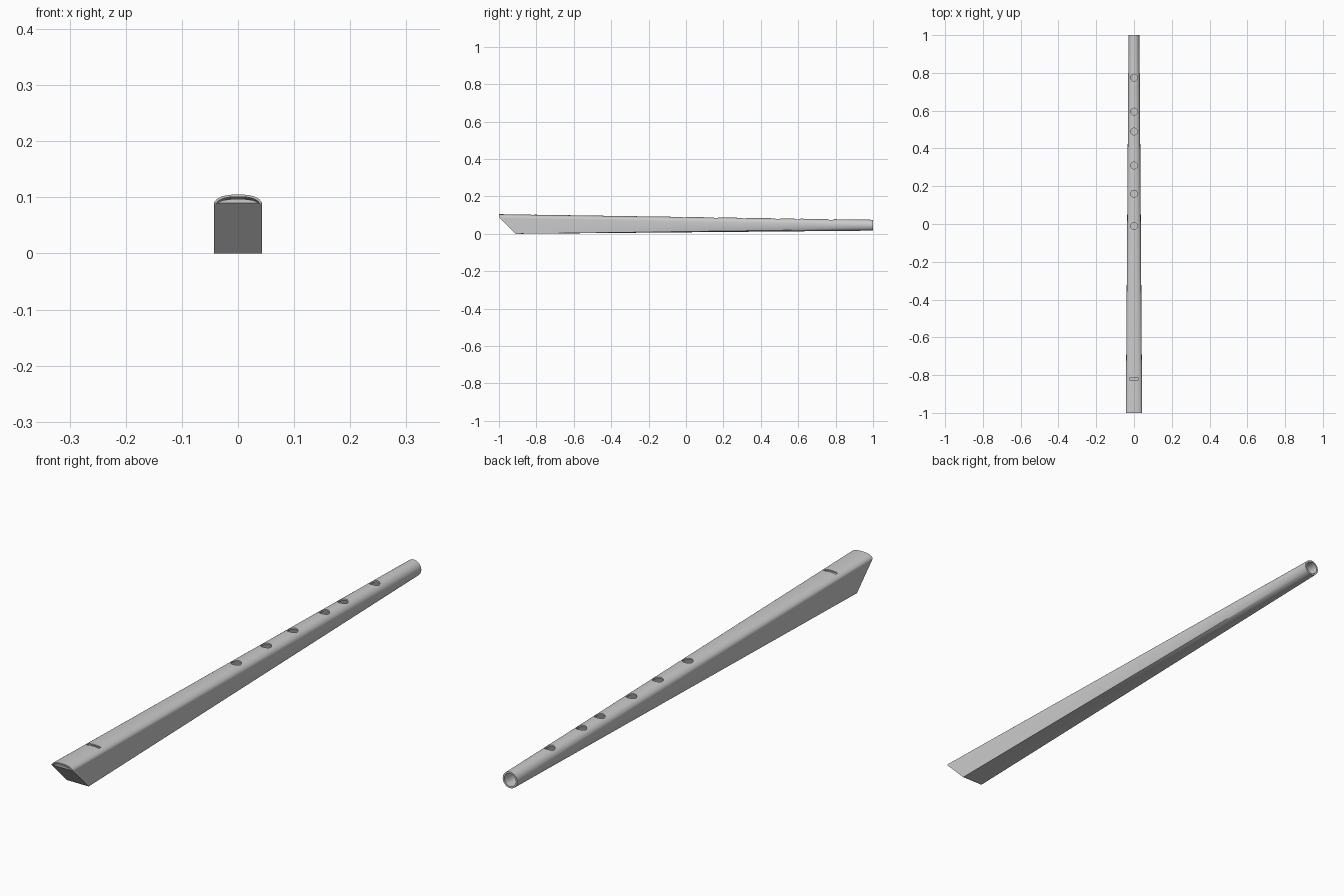
import bpy, bmesh, math
from mathutils import Vector, Matrix

if "Cube" in bpy.data.objects:
    bpy.data.objects.remove(bpy.data.objects["Cube"])

N = 16      # points per section part
RINGS = 17  # rings along the length


def front_section(half, bottom, shoulder, top):
    """Flat bottom and sides with a domed top, counter-clockwise in x, z."""
    pts = [(-half + 2 * half * i / N, bottom) for i in range(N)]
    pts += [(half, bottom + (shoulder - bottom) * i / N) for i in range(N)]
    for i in range(2 * N):
        a = math.pi * i / (2 * N)
        c = math.cos(a)
        x = half * math.copysign(abs(c) ** 0.8, c)
        pts.append((x, shoulder + (top - shoulder) * math.sin(a) ** 0.9))
    pts += [(-half, shoulder + (bottom - shoulder) * i / N) for i in range(N)]
    return pts


def round_section(r, zc):
    """Circle whose points pair up with those of front_section."""
    pts = []
    for start, end, n in ((225, 315, N), (315, 375, N), (15, 165, 2 * N), (165, 225, N)):
        for i in range(n):
            a = math.radians(start + (end - start) * i / n)
            pts.append((r * math.cos(a), zc + r * math.sin(a)))
    return pts


def loft(bm, front, back, y_end):
    """Rings from the slanted mouth to y_end, blending the two sections."""
    rings = []
    for k in range(RINGS):
        f = k / (RINGS - 1)
        ring = []
        for (x0, z0), (x1, z1) in zip(front, back):
            y0 = -1 + max(0.0, 0.09 - z0)
            y = y0 + (y_end - y0) * f
            t = (y + 1 - max(0.0, 0.09 - z0)) / (1 - y0)
            ring.append(bm.verts.new((x0 + (x1 - x0) * t, y, z0 + (z1 - z0) * t)))
        rings.append(ring)
    for a, b in zip(rings, rings[1:]):
        bridge(bm, a, b)
    return rings


def bridge(bm, a, b):
    n = len(a)
    for i in range(n):
        j = (i + 1) % n
        bm.faces.new((a[i], a[j], b[j], b[i]))


def finish(bm, name):
    bmesh.ops.recalc_face_normals(bm, faces=bm.faces)
    me = bpy.data.meshes.new(name)
    bm.to_mesh(me)
    bm.free()
    ob = bpy.data.objects.new(name, me)
    bpy.context.collection.objects.link(ob)
    return ob


def activate(ob):
    bpy.ops.object.select_all(action='DESELECT')
    ob.select_set(True)
    bpy.context.view_layer.objects.active = ob


# Hollow tapered tube
bm = bmesh.new()
outer = loft(bm, front_section(0.043, 0.0, 0.086, 0.105), round_section(0.029, 0.046), 1)
inner = loft(bm, front_section(0.039, 0.004, 0.085, 0.101), round_section(0.023, 0.046), 1)
bridge(bm, outer[0], inner[0])
bridge(bm, outer[-1], inner[-1])
tube = finish(bm, "whistle_tube")

# Cutters: six finger holes and the sound slit
bm = bmesh.new()
for y in (-0.01, 0.16, 0.31, 0.49, 0.595, 0.775):
    bmesh.ops.create_cone(bm, cap_ends=True, segments=32, radius1=0.018, radius2=0.018,
                          depth=0.1, matrix=Matrix.Translation((0, y, 0.1)))
bmesh.ops.create_cube(bm, size=1, matrix=Matrix.Translation((0, -0.82, 0.12))
                      @ Matrix.Diagonal((0.05, 0.012, 0.06, 1)))
cutter = finish(bm, "hole_cutter")
cutter.hide_render = True
activate(tube)
mod = tube.modifiers.new("holes", 'BOOLEAN')
mod.operation = 'DIFFERENCE'
mod.solver = 'EXACT'
mod.object = cutter
bpy.ops.object.modifier_apply(modifier=mod.name)
bpy.data.objects.remove(cutter)

# Mouthpiece block, leaving a thin windway under the top wall
bm = bmesh.new()
rings = loft(bm, front_section(0.0405, 0.002, 0.083, 0.097), round_section(0.025, 0.043), -0.825)
bm.faces.new(rings[-1])
# split the front cap along the change from upright lip to slanted face
cap = rings[0]
right = min(range(2 * N, 3 * N), key=lambda i: abs(cap[i].co.z - 0.09))
left = 6 * N - right
for v in (cap[right], cap[left]):
    v.co.z = 0.09
    v.co.y = -1
bm.faces.new([cap[i] for i in range(right, left + 1)])
bm.faces.new([cap[i % len(cap)] for i in range(left, right + len(cap) + 1)])
block = finish(bm, "mouthpiece_block")

for ob in (tube, block):
    activate(ob)
    bpy.ops.object.shade_smooth_by_angle(angle=math.radians(35))
